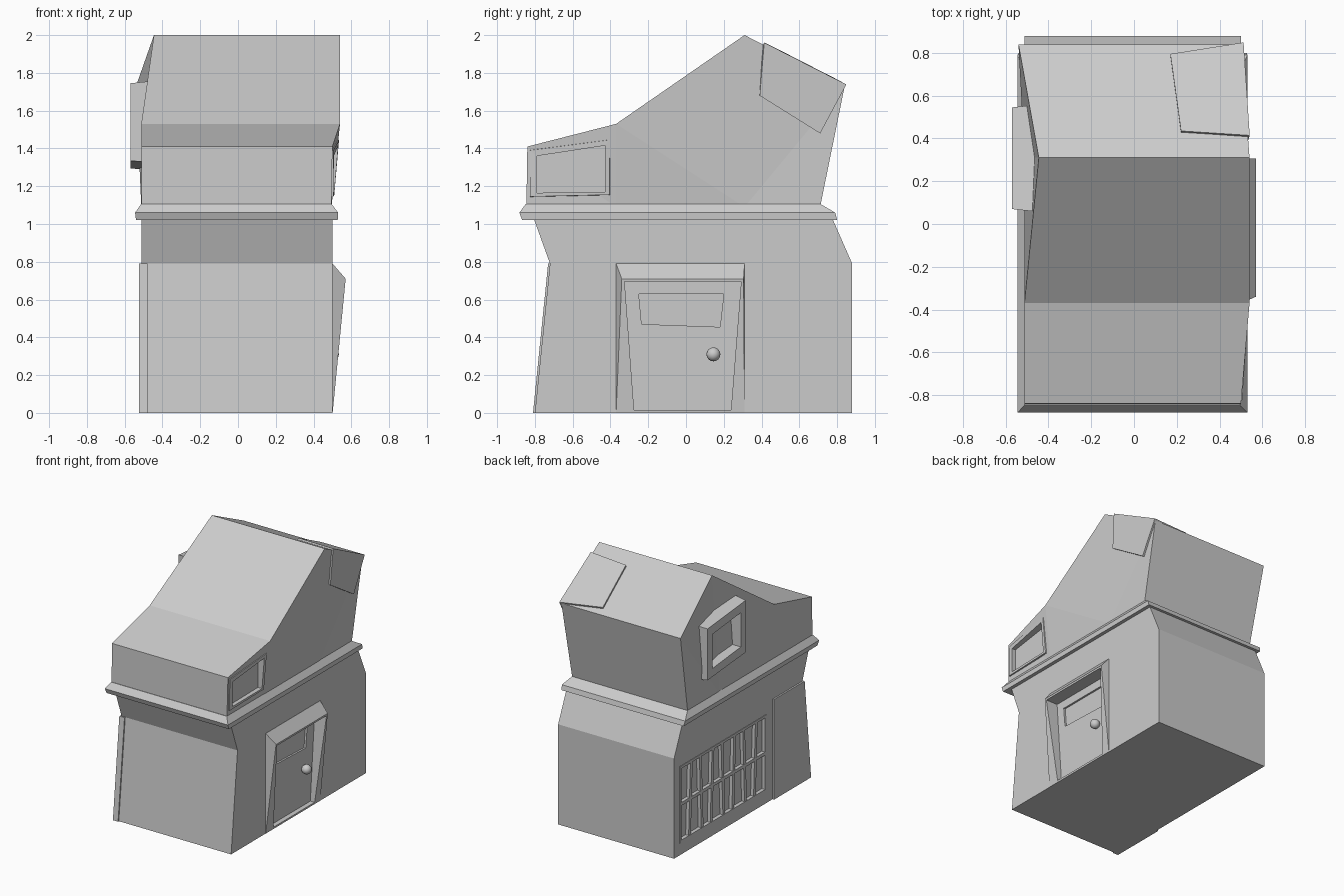
import bpy, bmesh
from mathutils import Vector

if "Cube" in bpy.data.objects:
    bpy.data.objects.remove(bpy.data.objects["Cube"])


def make(name, verts, faces=None):
    """Mesh from faces, or the convex hull of the points."""
    bm = bmesh.new()
    vs = [bm.verts.new(v) for v in verts]
    if faces:
        for f in faces:
            bm.faces.new([vs[i] for i in f])
    else:
        bmesh.ops.convex_hull(bm, input=vs)
    bmesh.ops.recalc_face_normals(bm, faces=bm.faces)
    me = bpy.data.meshes.new(name)
    bm.to_mesh(me)
    bm.free()
    ob = bpy.data.objects.new(name, me)
    bpy.context.collection.objects.link(ob)
    return ob


def loft(name, rings):
    """Closed skin through equal-sized rings of points."""
    n = len(rings[0])
    faces = [list(range(n)), [(len(rings) - 1) * n + i for i in range(n)]]
    for r in range(len(rings) - 1):
        for i in range(n):
            j = (i + 1) % n
            faces.append([r * n + i, r * n + j, (r + 1) * n + j, (r + 1) * n + i])
    return make(name, [p for ring in rings for p in ring], faces)


def prism(name, outline, x0, x1):
    """Side-view (y, z) outline extruded along x."""
    return loft(name, [[(x, y, z) for y, z in outline] for x in (x0, x1)])


def scaled(outline, s):
    cy = sum(p[0] for p in outline) / len(outline)
    cz = sum(p[1] for p in outline) / len(outline)
    return [(cy + (y - cy) * s, cz + (z - cz) * s) for y, z in outline]


def frame(name, outer, inner, back, front, flare=1.0):
    """Picture-frame ring on a side wall; back and front give x from (y, z)."""
    loops = [(scaled(outer, flare), back), (outer, front), (inner, front), (inner, back)]
    n = len(outer)
    verts = [(fx(y, z), y, z) for pts, fx in loops for y, z in pts]
    faces = [[a * n + i, a * n + (i + 1) % n, (a + 1) % 4 * n + (i + 1) % n, (a + 1) % 4 * n + i]
             for a in range(4) for i in range(n)]
    return make(name, verts, faces)


def cut(target, outline, x0, x1):
    cutter = prism("cutter", outline, x0, x1)
    cutter.hide_render = True
    mod = target.modifiers.new("cut", 'BOOLEAN')
    mod.operation = 'DIFFERENCE'
    mod.solver = 'EXACT'
    mod.object = cutter
    bpy.context.view_layer.objects.active = target
    bpy.ops.object.modifier_apply(modifier="cut")
    bpy.data.objects.remove(cutter)


def rect(x0, x1, y0, y1, z):
    return [(x0, y0, z), (x1, y0, z), (x1, y1, z), (x0, y1, z)]


# Ground floor with leaning front and set-back top
ground = loft("ground_floor", [rect(-.512, .5, -.80, .88, 0),
                               rect(-.512, .5, -.72, .88, .79),
                               rect(-.512, .5, -.81, .77, 1.04)])

# Ledge between floors
loft("ledge", [rect(-.54, .528, -.868, .80, 1.022), rect(-.545, .53, -.882, .79, 1.06),
               rect(-.512, .495, -.848, .71, 1.107)])

# Upper floor and roof: stations (top y, top z, left x, right x, bottom y)
stations = [(-.84, 1.41, -.512, .50, -.845), (-.37, 1.53, -.512, .54, -.37),
            (.31, 2.0, -.445, .54, .31), (.84, 1.73, -.54, .50, .71)]
upper = loft("upper_floor", [[(-.512, yb, 1.09), (.495, yb, 1.09), (xr, y, z), (xl, y, z)]
                             for y, z, xl, xr, yb in stations])
bm = bmesh.new()
bm.from_mesh(upper.data)
bmesh.ops.triangulate(bm, faces=bm.faces)
bm.to_mesh(upper.data)
bm.free()

# Folded patch over the back right roof corner
patch = make("roof_patch",
             [(.534, .41, 1.953), (.504, .845, 1.732), (.17, .79, 1.758), (.22, .43, 1.942),
              (.503, .71, 1.48), (.522, .39, 1.68)],
             [[0, 1, 2, 3], [1, 0, 5, 4]])
sol = patch.modifiers.new("thickness", 'SOLIDIFY')
sol.thickness = .022
sol.offset = 0

# Upper front window on the right wall, following its bulge
def wall(y, z):
    return .497 + .04 * (y + .84) / .47 * (z - 1.1) / .43


outer = [(-.825, 1.145), (-.405, 1.155), (-.405, 1.445), (-.825, 1.39)]
inner = [(-.79, 1.165), (-.43, 1.17), (-.43, 1.415), (-.79, 1.36)]
cut(upper, inner, .475, .7)
frame("right_window_frame", outer, inner, lambda y, z: wall(y, z) - .025,
      lambda y, z: wall(y, z) + .008, 1.03)

# Deep window box on the left wall
outer = [(.07, 1.335), (.545, 1.295), (.545, 1.70), (.07, 1.745)]
inner = [(.13, 1.40), (.485, 1.365), (.485, 1.635), (.13, 1.67)]
frame("left_window_frame", outer, inner, lambda y, z: -.44, lambda y, z: -.57, 1.06)

# Doorway surround: hood ridge with jambs tapering into the wall
surround = make("door_surround",
                [(x, y, z) for x in (.47, .501) for y in (-.37, .31) for z in (0, .79)]
                + [(.57, -.34, .71), (.57, .305, .71), (.503, -.30, .2), (.503, .262, .2)])
doorway = [(-.275, .015), (.238, .015), (.292, .695), (-.325, .695)]
cut(ground, doorway, .44, .8)
cut(surround, doorway, .44, .8)

# Door with sunken panel
door = prism("door", scaled(doorway, 1.02), .42, .465)
cut(door, [(-.235, .47), (.18, .455), (.20, .63), (-.25, .63)], .45, .6)

# Door knob
bpy.ops.mesh.primitive_uv_sphere_add(segments=16, ring_count=8, radius=.037,
                                     location=(.497, .145, .31))
bpy.context.object.name = "door_knob"
bpy.ops.object.shade_smooth()

# Paneled corner on the left wall
prism("left_corner_panel", [(-.81, 0), (-.35, 0), (-.35, .79), (-.73, .79)], -.525, -.48)

# Wide barred window on the left wall: recess, border, crossbar, leaning bars
y0, y1, z0, z1 = -.27, .81, .095, .70
opening = [(y0, z0), (y1, z0), (y1, z1), (y0, z1)]
cut(ground, opening, -.7, -.487)
frame("shop_window_border", opening, [(y0 + .02, z0 + .02), (y1 - .02, z0 + .02),
                                      (y1 - .02, z1 - .02), (y0 + .02, z1 - .02)],
      lambda y, z: -.48, lambda y, z: -.516)
prism("shop_window_crossbar", [(y0, .385), (y1, .385), (y1, .41), (y0, .41)], -.514, -.48)
for i in range(1, 8):
    c = y0 + (y1 - y0) * i / 8
    lean = .012 * (-1) ** i
    prism(f"shop_window_bar_{i}", [(c - .014 - lean, z0), (c + .014 - lean, z0),
                                   (c + .014 + lean, z1), (c - .014 + lean, z1)], -.513, -.48)
